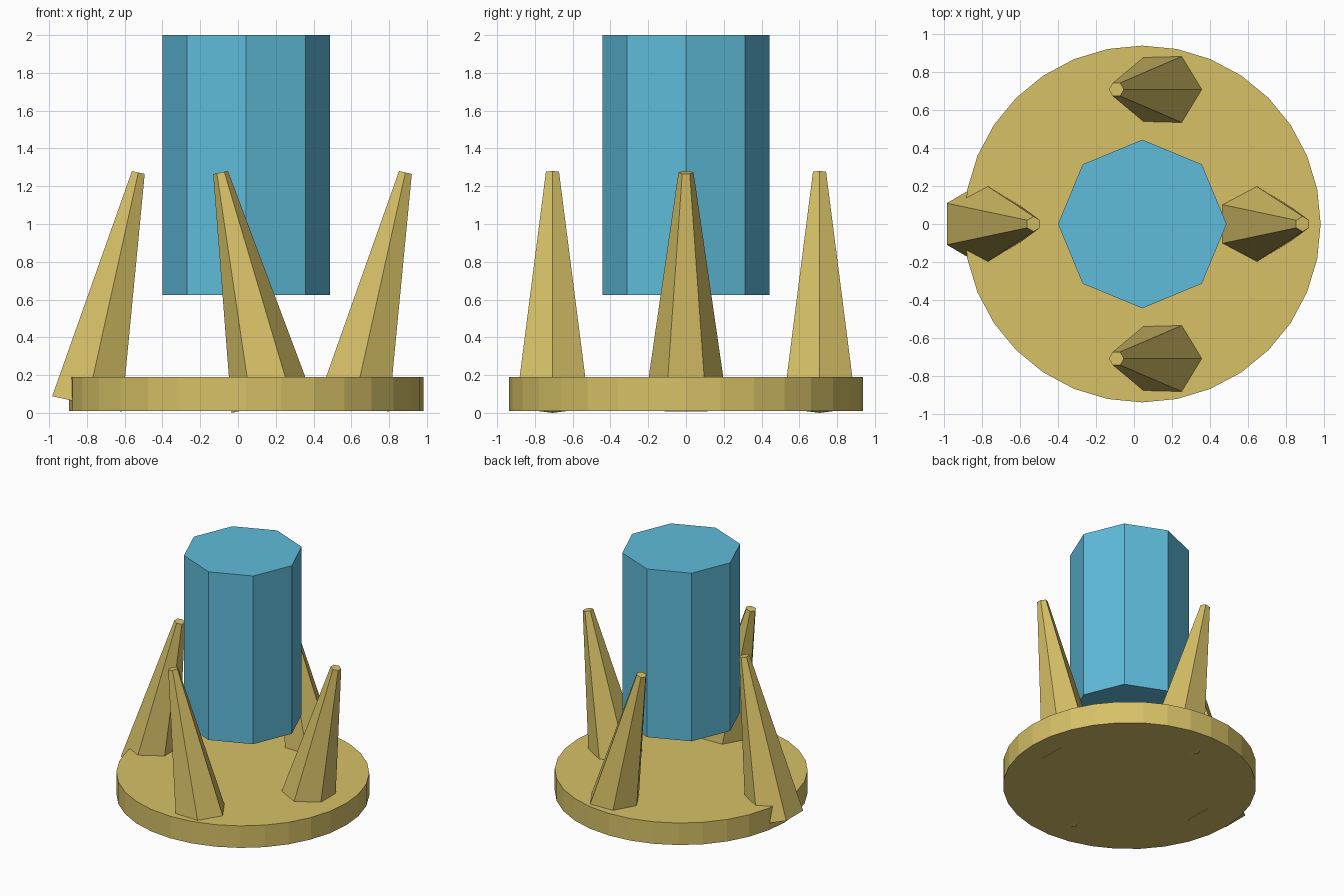
import bpy, bmesh
from math import radians
from mathutils import Matrix

if "Cube" in bpy.data.objects:
    bpy.data.objects.remove(bpy.data.objects["Cube"])

CX = 0.0435  # shared centre axis of base, block and spikes


def material(name, color):
    m = bpy.data.materials.new(name)
    m.diffuse_color = (*color, 1)
    m.use_nodes = True
    m.node_tree.nodes["Principled BSDF"].inputs["Base Color"].default_value = m.diffuse_color
    return m


BLUE = material("blue", (0.115, 0.503, 0.708))
SAND = material("sand yellow", (0.679, 0.533, 0.136))


def frustum(name, mat, sides, r_bottom, r_top, height, centre, tilt=0, spin=0):
    """Flat-faced cylinder or cut cone, spun about its axis, then tilted toward +x."""
    bm = bmesh.new()
    bmesh.ops.create_cone(bm, cap_ends=True, segments=sides,
                          radius1=r_bottom, radius2=r_top, depth=height)
    bm.transform(Matrix.Translation(centre)
                 @ Matrix.Rotation(radians(tilt), 4, 'Y')
                 @ Matrix.Rotation(radians(spin), 4, 'Z'))
    me = bpy.data.meshes.new(name)
    bm.to_mesh(me)
    bm.free()
    me.materials.append(mat)
    ob = bpy.data.objects.new(name, me)
    bpy.context.collection.objects.link(ob)
    return ob


# Round base plate
frustum("base_disc", SAND, 32, 0.9375, 0.9375, 0.18, (CX, 0, 0.10))

# Floating octagonal block
frustum("centre_block", BLUE, 8, 0.443, 0.443, 1.375, (CX, 0, 1.3125))

# Four leaning six-sided spikes: side pair leans right, front/back pair leans left
for name, dx, dy, tilt, spin in (
        ("left_spike", -0.707, 0, 12.5, 0),
        ("right_spike", 0.707, 0, 12.5, 0),
        ("front_spike", 0, -0.707, -12.5, 90),
        ("back_spike", 0, 0.707, -12.5, 90)):
    frustum(name, SAND, 6, 0.218, 0.04, 1.255, (CX + dx, dy, 0.66), tilt, spin)
